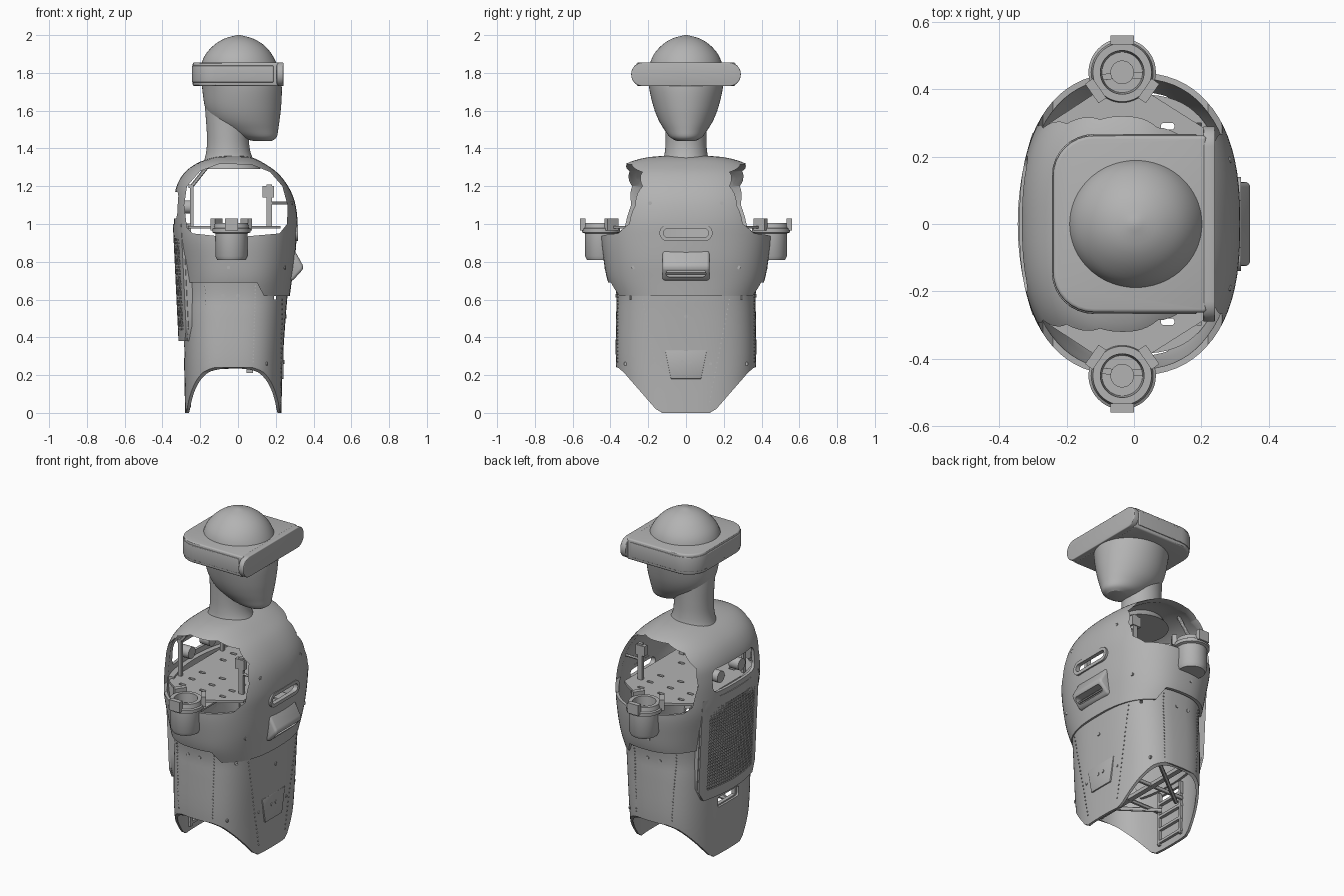
import bpy, bmesh, math
from mathutils import Vector, Matrix

cube = bpy.data.objects.get("Cube")
if cube:
    bpy.data.objects.remove(cube, do_unlink=True)

grey = bpy.data.materials.new("plain_grey")
grey.use_nodes = True
tone = (0.45, 0.45, 0.45, 1)
grey.diffuse_color = tone
grey.node_tree.nodes["Principled BSDF"].inputs["Base Color"].default_value = tone
parts = []


def finish(name, bm, normals=True):
    if normals:
        bmesh.ops.recalc_face_normals(bm, faces=bm.faces)
    me = bpy.data.meshes.new(name)
    bm.to_mesh(me)
    bm.free()
    me.materials.append(grey)
    ob = bpy.data.objects.new(name, me)
    bpy.context.collection.objects.link(ob)
    parts.append(ob)
    return ob


def bake(ob):
    bpy.context.view_layer.update()
    ev = ob.evaluated_get(bpy.context.evaluated_depsgraph_get())
    me = bpy.data.meshes.new_from_object(ev)
    ob.modifiers.clear()
    ob.data = me
    return ob


def solidify(ob, t):
    m = ob.modifiers.new("thickness", 'SOLIDIFY')
    m.thickness, m.offset = t, -1
    return bake(ob)


def bevel(ob, w, seg=3):
    m = ob.modifiers.new("bevel", 'BEVEL')
    m.width, m.segments, m.limit_method = w, seg, 'ANGLE'
    return bake(ob)


def cut(ob, *cutters):
    for c in cutters:
        m = ob.modifiers.new("cut", 'BOOLEAN')
        m.operation, m.solver, m.object = 'DIFFERENCE', 'EXACT', c
    bake(ob)
    for c in cutters:
        parts.remove(c)
        bpy.data.objects.remove(c, do_unlink=True)
    return ob


def section(rows, z):
    for r, s in zip(rows, rows[1:]):
        if r[0] <= z <= s[0]:
            t = (z - r[0]) / (s[0] - r[0])
            return [p + (q - p) * t for p, q in zip(r, s)]


def loft(name, rows, n=2.0, seg=72, sub=4, bottom=False):
    """Stack of superellipse rings; each row is z, back, front, half width."""
    pts = []
    for i in range(len(rows) - 1):
        p = [Vector(rows[max(0, min(len(rows) - 1, i + k))]) for k in (-1, 0, 1, 2)]
        for j in range(sub):
            t = j / sub
            pts.append(p[1] + 0.5 * t * (p[2] - p[0] + t * (2 * p[0] - 5 * p[1] + 4 * p[2] - p[3]
                       + t * (3 * (p[1] - p[2]) + p[3] - p[0]))))
    pts.append(Vector(rows[-1]))
    bm = bmesh.new()
    rings = []
    for z, b, f, w in pts:
        ring = []
        for k in range(seg):
            a = math.tau * k / seg
            c, s = math.cos(a), math.sin(a)
            ring.append(bm.verts.new(((b + f) / 2 + (f - b) / 2 * math.copysign(abs(c) ** (2 / n), c),
                                      w * math.copysign(abs(s) ** (2 / n), s), z)))
        rings.append(ring)
    for lo, hi in zip(rings, rings[1:]):
        for k in range(seg):
            bm.faces.new((lo[k], lo[(k + 1) % seg], hi[(k + 1) % seg], hi[k]))
    bm.faces.new(rings[-1])
    if bottom:
        bm.faces.new(rings[0][::-1])
    return finish(name, bm)


def prism(name, pts, axis, lo, hi):
    place = {'x': lambda u, v, h: (h, u, v), 'y': lambda u, v, h: (u, h, v), 'z': lambda u, v, h: (u, v, h)}[axis]
    bm = bmesh.new()
    a = [bm.verts.new(place(u, v, lo)) for u, v in pts]
    b = [bm.verts.new(place(u, v, hi)) for u, v in pts]
    bm.faces.new(a)
    bm.faces.new(b)
    for i in range(len(a)):
        j = (i + 1) % len(a)
        bm.faces.new((a[i], a[j], b[j], b[i]))
    return finish(name, bm)


def rrect(u0, u1, v0, v1, radii, k=8):
    """Rounded rectangle; radii run counter-clockwise from the high corner."""
    out = []
    for q, (u, v, su, sv) in enumerate(((u1, v1, -1, -1), (u0, v1, 1, -1), (u0, v0, 1, 1), (u1, v0, -1, 1))):
        r = radii[q]
        for i in range(k + 1):
            a = math.pi / 2 * (q + i / k)
            out.append((u + su * r + r * math.cos(a), v + sv * r + r * math.sin(a)))
    return out


def box(name, x0, x1, y0, y1, z0, z1):
    return prism(name, [(x0, y0), (x1, y0), (x1, y1), (x0, y1)], 'z', z0, z1)


def rod(name, a, b, r, seg=12):
    a, b = Vector(a), Vector(b)
    bm = bmesh.new()
    m = Matrix.Translation((a + b) / 2) @ (b - a).to_track_quat('Z', 'Y').to_matrix().to_4x4()
    bmesh.ops.create_cone(bm, cap_ends=True, segments=seg, radius1=r, radius2=r, depth=(b - a).length, matrix=m)
    return finish(name, bm)


def lathe(name, profile, cx, cy, seg=48):
    bm = bmesh.new()
    vs = [bm.verts.new((cx + r, cy, z)) for r, z in profile]
    es = [bm.edges.new(p) for p in zip(vs, vs[1:])]
    bmesh.ops.spin(bm, geom=vs + es, cent=(cx, cy, 0), axis=(0, 0, 1), angle=math.tau, steps=seg)
    bmesh.ops.remove_doubles(bm, verts=bm.verts, dist=1e-5)
    return finish(name, bm)


# Upper torso shell with open armholes, chest slot and rear window
upper = [(.60, -.295, .272, .376), (.70, -.30, .285, .415), (.80, -.315, .30, .435), (.92, -.335, .31, .45),
         (1.02, -.34, .315, .445), (1.12, -.338, .30, .43), (1.20, -.325, .265, .41), (1.27, -.285, .21, .37),
         (1.32, -.22, .14, .315), (1.35, -.14, .08, .22), (1.36, -.08, .03, .13)]
arm_hole = [(-.27, .98), (-.24, .95), (-.1, .935), (.05, .935), (.22, .95), (.26, 1.0), (.262, 1.1), (.235, 1.2),
            (.17, 1.275), (.07, 1.315), (-.1, 1.318), (-.2, 1.28), (-.27, 1.2), (-.285, 1.1)]
shell = solidify(loft("torso_shell", upper, 2.5), .018)
cut(shell, prism("arm_cutter", arm_hole, 'y', -.8, .8),
    prism("hem_cutter", [(-.6, .5), (.14, .5), (.14, .615), (.10, .69), (-.6, .69)], 'y', -.8, .8),
    prism("hem_trim", [(-.6, .5), (.6, .5), (.6, .62), (-.6, .62)], 'y', -.9, .9),
    prism("slot_cutter", rrect(-.12, .12, .93, .975, [.022] * 4), 'x', .2, .5),
    prism("window_cutter", rrect(-.2, .2, 1.03, 1.17, [.04] * 4), 'x', -.5, -.2))

# Lower torso shell with tapered front and back flaps
lower = [(0, -.28, .23, .34), (.25, -.285, .236, .37), (.5, -.288, .252, .37), (.62, -.285, .262, .368),
         (.74, -.283, .27, .385)]
skirt = solidify(loft("waist_shell", lower, 2.8), .015)
flap = [(.12, -.05), (.13, .003), (.16, .02), (.33, .215), (.36, .24), (.6, .245), (.6, -.05)]
cut(skirt, prism("flap_left", flap, 'x', -.6, .6), prism("flap_right", [(-u, v) for u, v in flap], 'x', -.6, .6),
    prism("vent_cutter", rrect(-.1, .1, .29, .35, [.015] * 4), 'x', -.5, -.2),
    box("top_opening", -.2, .2, -.3, .3, .6, .9))

# Chest slot rim and hooded lower slot
rim = prism("chest_slot_rim", rrect(-.14, .14, .91, .995, [.042] * 4), 'x', .295, .318)
cut(rim, prism("rim_cutter", rrect(-.12, .12, .93, .975, [.022] * 4), 'x', .2, .5))
hood = bevel(prism("chest_hood", [(.26, .88), (.3, .86), (.347, .775), (.342, .758), (.29, .70), (.26, .70)],
                   'y', -.125, .125), .015)
cut(hood, prism("hood_cutter", rrect(-.105, .105, .72, .755, [.017] * 4), 'x', .294, .5))
rod("hood_bar", (.304, -.11, .738), (.304, .11, .738), .006)

# Perforated rear panel, bent around the back
def bent_panel(name, nu, nv, inset, depth, holes):
    bm = bmesh.new()
    grid = []
    for j in range(nv + 1):
        z = .38 + .62 * j / nv
        w = .27 - max(0, .44 - z) * .6
        row = [w * (2 * i / nu - 1) for i in range(nu + 1)]
        grid.append([bm.verts.new((-.345 + inset + .6 * y * y + .03 * (1 - z) / .62, y, z)) for y in row])
    inner = []
    for j in range(nv):
        for i in range(nu):
            f = bm.faces.new((grid[j][i], grid[j + 1][i], grid[j + 1][i + 1], grid[j][i + 1]))
            if holes and 2 < i < nu - 3 and 2 < j < nv - 3:
                inner.append(f)
    bm.normal_update()
    if bm.faces[:][0].normal.x > 0:
        bmesh.ops.reverse_faces(bm, faces=bm.faces)
    if inner:
        bmesh.ops.inset_individual(bm, faces=inner, thickness=.0045)
        bmesh.ops.delete(bm, geom=inner, context='FACES')
    return solidify(finish(name, bm, False), depth)


bent_panel("rear_grille", 30, 34, 0, .012, True)
bent_panel("rear_grille_backing", 16, 8, .013, .04, False)

# Head, neck and visor
loft("head", [(1.44, .08, .18, .05), (1.46, 0, .205, .085), (1.5, -.08, .213, .115), (1.55, -.14, .22, .145),
              (1.62, -.175, .228, .172), (1.72, -.19, .232, .195), (1.8, -.2, .22, .198), (1.88, -.182, .19, .18),
              (1.94, -.135, .145, .135), (1.98, -.075, .083, .077), (2.0, -.006, .012, .008)], bottom=True)
loft("neck", [(1.29, -.20, .12, .16), (1.34, -.178, .083, .122), (1.4, -.166, .062, .11), (1.48, -.165, .06, .108),
              (1.58, -.172, .08, .11), (1.7, -.18, .08, .11)], bottom=True)
bevel(prism("headband", rrect(-.24, .215, -.262, .262, [.01, .12, .12, .01]), 'z', 1.73, 1.855), .015)
bevel(prism("headband_strip", rrect(-.244, .19, -.267, .267, [.01, .125, .125, .01]), 'z', 1.75, 1.838), .004)
bevel(prism("visor", rrect(-.29, .29, 1.73, 1.855, [.06] * 4), 'x', .205, .241), .005)

# Shoulder drives with clamp ears, and the deck that carries them
drive = [(0, .81), (.075, .81), (.085, .83), (.085, .95), (.1, .955), (.1, .975), (.092, .98), (.087, 1.005),
         (.065, 1.005), (.06, .93), (.035, .93), (.035, .96), (0, .96)]
for side, label in ((1, "left"), (-1, "right")):
    cy = .45 * side
    lathe("shoulder_drive_" + label, drive, -.035, cy)
    for i, ang in enumerate((90, 215, 325)):
        ear = box("clamp_ear", .082, .11, -.035, .035, .965, 1.028)
        ear.data.transform(Matrix.Translation((-.035, cy, 0)) @ Matrix.Rotation(math.radians(ang * side), 4, 'Z'))
        ear.name = f"clamp_ear_{label}_{i}"
    deck = [(-.265, 0), (.225, 0), (.225, .27), (.2, .29), (.05, .385), (-.12, .385), (-.25, .30), (-.265, .28)]
    plate = prism("shoulder_deck_" + label, [(x, y * side) for x, y in deck], 'z', .975, .99)
    cut(plate, *[prism("deck_slot", rrect(x - .02, x + .02, side * y - .01, side * y + .01, [.008] * 4, 3),
                       'z', .9, 1.1) for x in (-.17, -.035, .1) for y in (.1, .2, .29)])
    # Inner frame posts and braces
    box("front_post_" + label, .15, .18, side * .2 - .01, side * .2 + .01, .99, 1.21)
    box("rear_post_" + label, -.255, -.235, side * .2 - .01, side * .2 + .01, .99, 1.21)
    box("front_bracket_" + label, .13, .19, side * .2 - .015, side * .2 + .015, 1.14, 1.2)
    rod("rear_brace_" + label, (-.245, .2 * side, 1.2), (-.15, .2 * side, 1.32), .01)
    rod("front_brace_" + label, (.18, .2 * side, 1.11), (.27, .2 * side, 1.11), .008)
    rod("window_port_" + label, (-.305, .1 * side, 1.09), (-.24, .1 * side, 1.09), .035, 24)
    # Bottom frame, open to view from below
    rod("floor_brace_" + label, (-.25, .06 * side, .24), (.1, .33 * side, .25), .012)
    rod("floor_rail_" + label, (-.26, .1 * side, .25), (.22, .1 * side, .25), .012)
    box("flap_stile_" + label, -.272, -.25, side * .09 - .008, side * .09 + .008, .03, .36)
for i, z in enumerate((.05, .13, .21, .29)):
    box(f"flap_rung_{i}", -.272, -.25, -.1, .1, z - .008, z + .008)
box("floor_beam", -.06, -.03, -.35, .35, .24, .262)
box("floor_knob", .045, .08, -.06, -.03, .21, .25)
box("window_rail", -.262, -.235, -.21, .21, 1.19, 1.21)

# Front access hatch with two bolts
bevel(prism("front_hatch", [(-.11, .33), (-.08, .18), (.08, .18), (.11, .33)], 'x', .2, .241), .003, 2)

# Bolts and stud rows on the shell surfaces
def on_front(rows, n, y, z, back=False):
    _, b, f, w = section(rows, z)
    x = (f - b) / 2 * (1 - abs(y / w) ** n) ** (1 / n)
    return Vector(((b + f) / 2 + (-x if back else x), y, z))


def on_side(rows, n, x, z, side):
    _, b, f, w = section(rows, z)
    u = abs(x - (b + f) / 2) / ((f - b) / 2)
    return Vector((x, side * w * (1 - u ** n) ** (1 / n), z))


along_x, along_y = Vector((1, 0, 0)), Vector((0, 1, 0))
studs = bmesh.new()
def stud(p, axis, r):
    m = Matrix.Translation(p) @ axis.to_track_quat('Z', 'Y').to_matrix().to_4x4()
    bmesh.ops.create_cone(studs, cap_ends=True, segments=10, radius1=r, radius2=r, depth=.008, matrix=m)


for s in (1, -1):
    for y, z in ((.19, 1.11), (.28, .77)):
        stud(on_front(upper, 2.5, y * s, z), along_x, .01)
    stud(on_front(lower, 2.8, .32 * s, .26), along_x, .01)
    stud(on_front(lower, 2.8, .13 * s, .26), along_x, .008)
    stud(Vector((.241, .02 * s, .27)), along_x, .01)
    for x in (-.08, 0):
        stud(on_side(lower, 2.8, x, .62, s), along_y, .01)
    stud(on_side(upper, 2.5, -.05, .77, s), along_y, .009)
    for i in range(22):
        t = i / 21
        stud(on_front(lower, 2.8, s * (.125 + .105 * t), .06 + .54 * t), along_x, .004)
        for x in (-.15, .08):
            stud(on_side(lower, 2.8, x * (1 + .15 * t), .27 + .4 * t, s), along_y, .004)
stud(on_front(lower, 2.8, 0, .51), along_x, .01)
finish("bolts", studs)

# Smooth shading with crisp edges
bpy.ops.object.select_all(action='DESELECT')
for ob in parts:
    ob.select_set(True)
bpy.context.view_layer.objects.active = parts[0]
bpy.ops.object.shade_smooth_by_angle(angle=math.radians(30))
